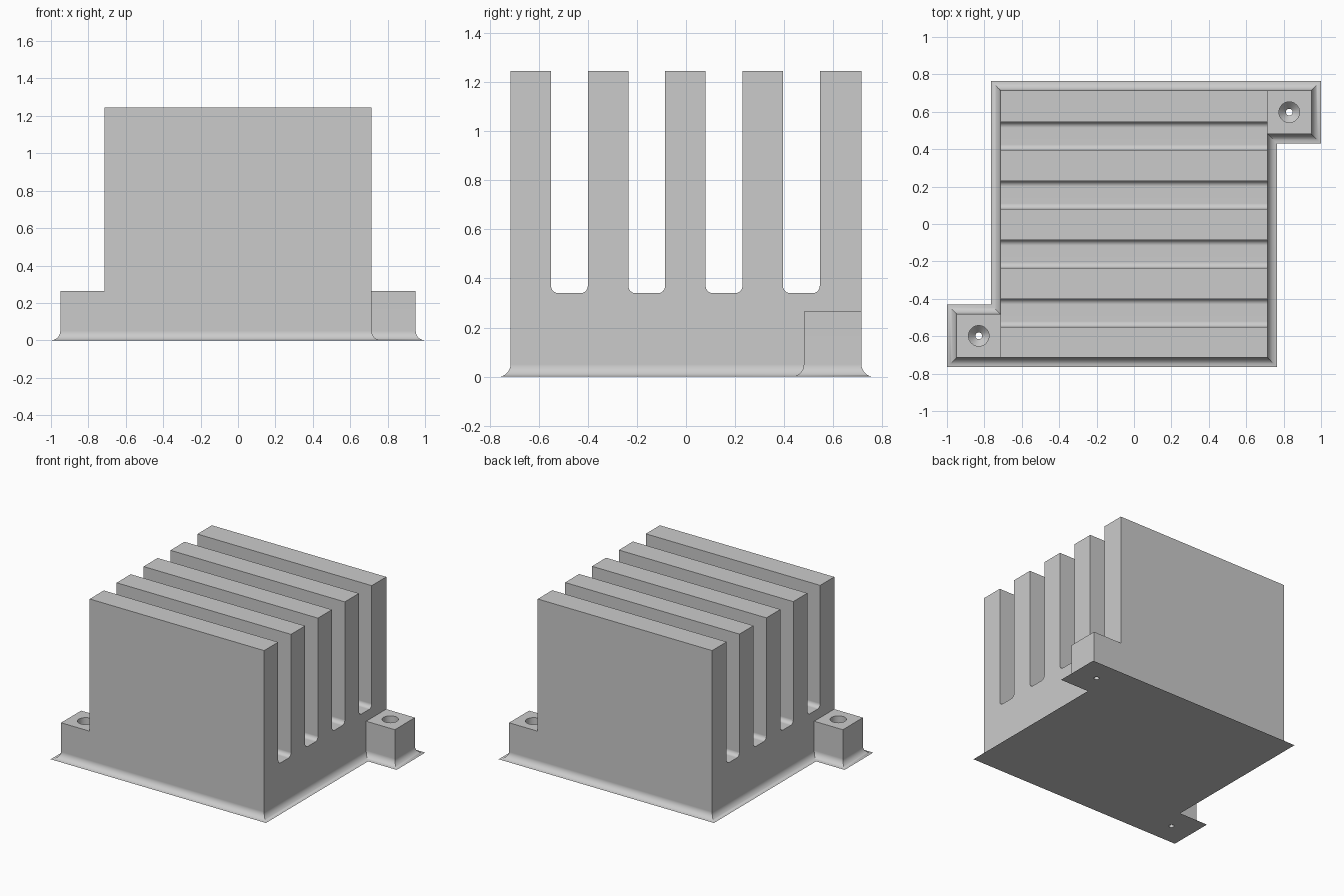
import bpy
import bmesh
from math import sin, cos, pi

cube = bpy.data.objects.get("Cube")
if cube:
    bpy.data.objects.remove(cube, do_unlink=True)

BODY = 0.715      # half width of the square block
LUG = 0.95        # outer reach of the mounting lugs
LUG_Y = 0.48      # inner side of the lugs
LUG_Z = 0.265     # lug height
TOP = 1.245       # fin height
FLARE = 0.05      # radius of the skirt fillet
FLOOR = 0.34      # bottom of the slots
STEPS = 8

metal = bpy.data.materials.new("grey metal")
metal.use_nodes = True
GREY = (0.6, 0.6, 0.6, 1)
metal.diffuse_color = GREY
metal.node_tree.nodes["Principled BSDF"].inputs["Base Color"].default_value = GREY


def loft(bm, rings, cap_top=True):
    """Skin a stack of equal-length rings; returns the last ring."""
    rows = [[bm.verts.new(p) for p in ring] for ring in rings]
    n = len(rows[0])
    for a, b in zip(rows, rows[1:]):
        for i in range(n):
            j = (i + 1) % n
            bm.faces.new((a[i], a[j], b[j], b[i]))
    bm.faces.new(rows[0][::-1])
    if cap_top:
        bm.faces.new(rows[-1])
    return rows[-1]


def make_object(name, bm):
    bmesh.ops.recalc_face_normals(bm, faces=bm.faces)
    mesh = bpy.data.meshes.new(name)
    bm.to_mesh(mesh)
    bm.free()
    mesh.materials.append(metal)
    obj = bpy.data.objects.new(name, mesh)
    bpy.context.collection.objects.link(obj)
    return obj


# Plan outline with miter directions; the other half is turned by 180 degrees
half = [(-LUG, -BODY, -1, -1), (-BODY, -BODY, 0, -1), (BODY, -BODY, 1, -1),
        (BODY, LUG_Y, 1, -1), (LUG, LUG_Y, 1, -1)]
outline = half + [tuple(-c for c in p) for p in half]


def plan_ring(offset, z):
    return [(x + offset * dx, y + offset * dy, z) for x, y, dx, dy in outline]


# Flared base with lugs, then the block pulled up from the middle
bm = bmesh.new()
rings = []
for k in range(STEPS + 1):
    t = k / STEPS * pi / 2
    rings.append(plan_ring(FLARE * (1 - sin(t)), FLARE * (1 - cos(t))))
rings.append(plan_ring(0, LUG_Z))
v = loft(bm, rings, cap_top=False)
bm.faces.new((v[0], v[1], v[8], v[9]))
bm.faces.new((v[3], v[4], v[5], v[6]))
block = bm.faces.new((v[1], v[2], v[3], v[6], v[7], v[8]))
pulled = bmesh.ops.extrude_face_region(bm, geom=[block])
for e in pulled["geom"]:
    if isinstance(e, bmesh.types.BMVert):
        e.co.z = TOP
if block.is_valid:
    bm.faces.remove(block)
bmesh.ops.recalc_face_normals(bm, faces=bm.faces)
bmesh.ops.dissolve_limit(bm, angle_limit=0.01, verts=bm.verts, edges=bm.edges)
heat_sink = make_object("heat_sink", bm)

# Slots between the fins, with rounded floors
bm = bmesh.new()
WIDTH, ROUND = 0.075, 0.03
for i in range(4):
    mid = -0.475 + 0.315 * i
    profile = [(mid - WIDTH, TOP + 0.1)]
    for side, start in ((-1, pi), (1, 1.5 * pi)):
        for k in range(STEPS + 1):
            a = start + k / STEPS * pi / 2
            profile.append((mid + side * (WIDTH - ROUND) + ROUND * cos(a),
                            FLOOR + ROUND + ROUND * sin(a)))
    profile.append((mid + WIDTH, TOP + 0.1))
    loft(bm, [[(x, y, z) for y, z in profile] for x in (-0.8, 0.8)])

# Stepped screw holes through the lugs
SIDES = 32
for s in (-1, 1):
    loft(bm, [[(s * 0.83 + r * cos(2 * pi * k / SIDES),
                s * 0.598 + r * sin(2 * pi * k / SIDES), z) for k in range(SIDES)]
              for r, z in ((0.018, -0.1), (0.018, 0.12), (0.055, 0.16), (0.055, 0.4))])
cutter = make_object("slot_and_hole_cutter", bm)
cutter.hide_render = True

# Cut and finish
bpy.ops.object.select_all(action="DESELECT")
bpy.context.view_layer.objects.active = heat_sink
heat_sink.select_set(True)
cut = heat_sink.modifiers.new("cut", "BOOLEAN")
cut.operation = "DIFFERENCE"
cut.solver = "EXACT"
cut.object = cutter
bpy.ops.object.modifier_apply(modifier=cut.name)
bpy.data.objects.remove(cutter, do_unlink=True)
bpy.ops.object.shade_smooth_by_angle(angle=pi / 6)
weighted = heat_sink.modifiers.new("flat walls", "WEIGHTED_NORMAL")
weighted.keep_sharp = True
